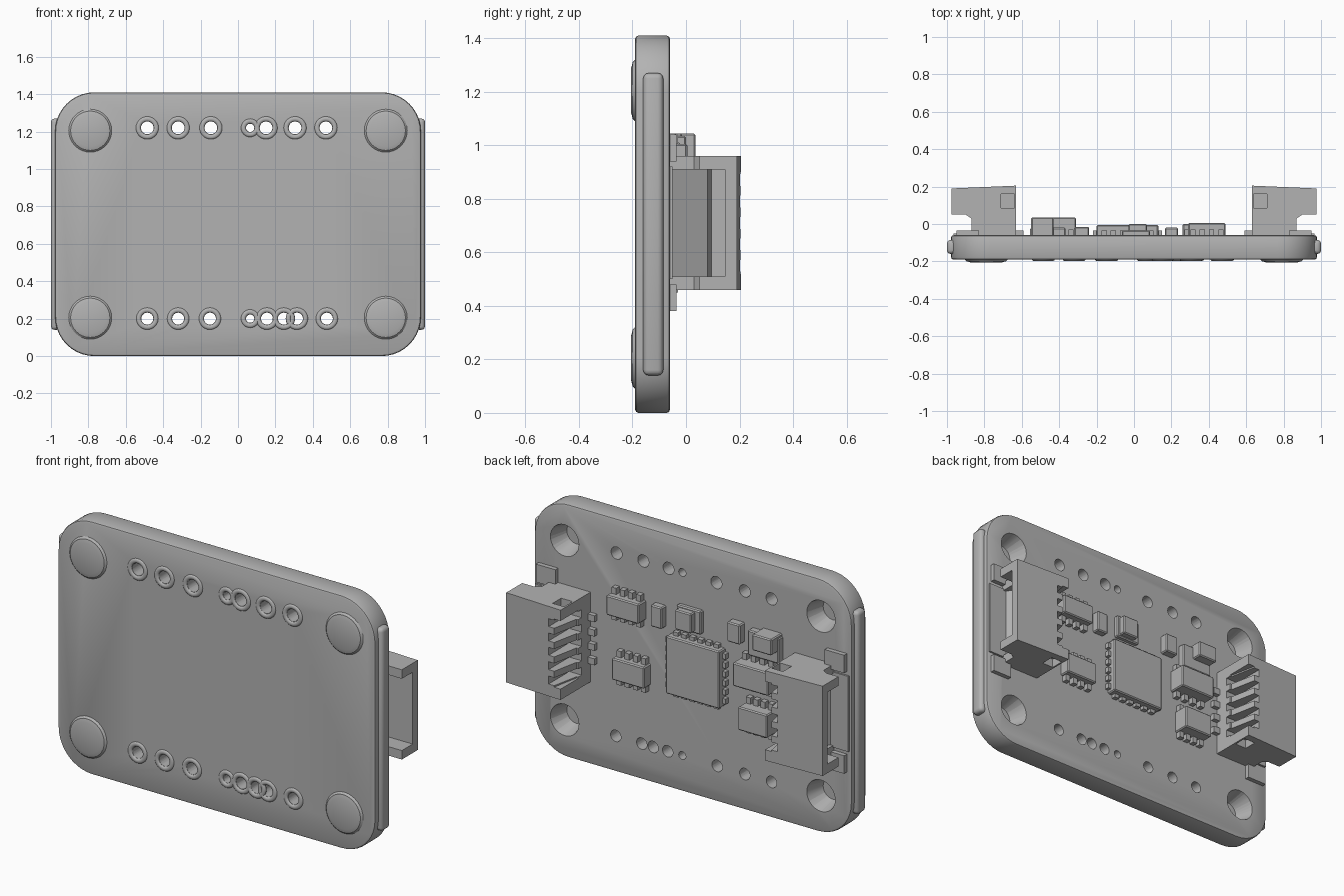
import bpy, bmesh, math
from mathutils import Matrix, Vector

if "Cube" in bpy.data.objects:
    bpy.data.objects.remove(bpy.data.objects["Cube"])

grey = bpy.data.materials.new("plain_grey")
grey.use_nodes = True
grey.diffuse_color = (0.45, 0.45, 0.45, 1)
grey.node_tree.nodes["Principled BSDF"].inputs["Base Color"].default_value = grey.diffuse_color
TURN = Matrix.Rotation(math.pi / 2, 4, "X")
BACK = -0.06      # rear face of the board
FRONT = -0.19     # front face of the board


def finish(name, bm, smooth=True):
    bmesh.ops.recalc_face_normals(bm, faces=bm.faces)
    mesh = bpy.data.meshes.new(name)
    bm.to_mesh(mesh)
    bm.free()
    mesh.materials.append(grey)
    obj = bpy.data.objects.new(name, mesh)
    bpy.context.collection.objects.link(obj)
    if smooth:
        select(obj)
        bpy.ops.object.shade_smooth_by_angle(angle=math.radians(35))
    return obj


def select(obj):
    bpy.ops.object.select_all(action="DESELECT")
    obj.select_set(True)
    bpy.context.view_layer.objects.active = obj


def add_box(bm, x, y, z):
    size = Matrix.Diagonal((x[1] - x[0], y[1] - y[0], z[1] - z[0], 1))
    mid = Matrix.Translation((sum(x) / 2, sum(y) / 2, sum(z) / 2))
    return bmesh.ops.create_cube(bm, size=1, matrix=mid @ size)["verts"]


def add_cylinder(bm, x, z, y0, y1, r0, r1):
    # r0 is the radius at y0, r1 at y1
    place = Matrix.Translation((x, (y0 + y1) / 2, z)) @ TURN
    bmesh.ops.create_cone(bm, cap_ends=True, segments=32, radius1=r1, radius2=r0,
                          depth=y1 - y0, matrix=place)


def add_prism(bm, points, z):
    face = bm.faces.new([bm.verts.new((px, py, z[0])) for px, py in points])
    out = bmesh.ops.extrude_face_region(bm, geom=[face])
    top = [v for v in out["geom"] if isinstance(v, bmesh.types.BMVert)]
    bmesh.ops.translate(bm, verts=top, vec=(0, 0, z[1] - z[0]))


def bevel(bm, edges, width, segments):
    bmesh.ops.bevel(bm, geom=list(edges), offset=width, segments=segments,
                    profile=0.5, affect="EDGES")


def cut(obj, bm):
    cutter = finish("cutter", bm, False)
    cutter.hide_render = True
    mod = obj.modifiers.new("cut", "BOOLEAN")
    mod.operation, mod.solver, mod.object = "DIFFERENCE", "EXACT", cutter
    select(obj)
    bpy.ops.object.modifier_apply(modifier=mod.name)
    bpy.data.objects.remove(cutter)


# Board with rounded corners
bm = bmesh.new()
add_box(bm, (-0.978, 0.978), (FRONT, BACK), (0, 1.41))
bevel(bm, [e for e in bm.edges if abs(e.verts[0].co.y - e.verts[1].co.y) > 0.1], 0.21, 10)
rims = [e for e in bm.edges if abs(e.verts[0].co.y - e.verts[1].co.y) < 0.01]
bevel(bm, rims, 0.012, 2)
board = finish("board", bm)

# Pin holes and blind corner holes
pins = [(x, 1.22, 0.034) for x in (-0.485, -0.32, -0.145, 0.15, 0.305, 0.47)]
pins += [(x, 0.2, 0.032) for x in (-0.485, -0.32, -0.15, 0.155, 0.245, 0.315, 0.475)]
pins += [(0.065, z, 0.022) for z in (0.2, 1.22)]
corners = [(x, z) for x in (-0.79, 0.79) for z in (0.205, 1.205)]
bm = bmesh.new()
for x, z, r in pins:
    add_cylinder(bm, x, z, -0.3, 0.1, r, r)
for x, z in corners:
    add_cylinder(bm, x, z, -0.165, -0.05, 0.06, 0.09)
cut(board, bm)
select(board)
bpy.ops.object.shade_smooth_by_angle(angle=math.radians(35))

# Raised rings around the pin holes
for x, z, r in pins:
    bpy.ops.mesh.primitive_torus_add(major_radius=r + 0.014, minor_radius=0.014,
                                     major_segments=28, minor_segments=10,
                                     location=(x, FRONT + 0.003, z),
                                     rotation=(math.pi / 2, 0, 0))
    ring = bpy.context.object
    ring.name = "pin_ring"
    ring.scale.z = 0.8
    ring.data.materials.append(grey)
    bpy.ops.object.shade_smooth()

# Low domed bosses on the front corners
bm = bmesh.new()
for x, z in corners:
    add_cylinder(bm, x, z, -0.2, FRONT + 0.01, 0.105, 0.125)
    add_cylinder(bm, x, z, -0.205, -0.199, 0.085, 0.105)
finish("corner_bosses", bm)

# Rounded ridges along both side edges
for side in (-1, 1):
    bm = bmesh.new()
    add_box(bm, sorted((side * 0.95, side)), (-0.16, -0.085), (0.14, 1.27))
    bevel(bm, bm.edges, 0.02, 3)
    finish("side_ridge", bm)

# Cable sockets, built for the left and mirrored
for side in (1, -1):
    bm = bmesh.new()
    add_prism(bm, [(0.63, -0.07), (0.63, 0.205), (0.975, 0.19), (0.975, 0.05),
                   (0.9, 0.05), (0.87, 0.03), (0.87, -0.07)], (0.46, 0.96))
    socket = finish("socket", bm, False)
    # Mouth
    bm = bmesh.new()
    add_box(bm, (0.74, 1.1), (-0.05, 0.145), (0.51, 0.91))
    cut(socket, bm)
    # Contact slots leaving thin ribs
    bm = bmesh.new()
    for i in range(5):
        z = 0.55 + i * 0.08
        add_box(bm, (0.55, 0.705), (0.02, 0.3), (z - 0.022, z + 0.022))
    cut(socket, bm)
    # Step along the inner edge
    bm = bmesh.new()
    add_prism(bm, [(0.55, 0.05), (0.64, 0.05), (0.69, 0.3), (0.55, 0.3)], (0.52, 0.9))
    cut(socket, bm)
    # Latch notches in the end walls
    bm = bmesh.new()
    for z in (0.46, 0.96):
        add_box(bm, (0.64, 0.71), (0.085, 0.16), (z - 0.05, z + 0.05))
    cut(socket, bm)
    # Sloping inner floor, solder tabs and tails
    bm = bmesh.new()
    add_prism(bm, [(0.73, -0.06), (0.73, 0.1), (0.78, 0.08), (0.86, -0.06)], (0.505, 0.915))
    for z in (0.43, 0.99):
        add_box(bm, (0.83, 0.95), (-0.07, -0.035), (z - 0.05, z + 0.05))
    add_box(bm, (0.87, 0.965), (-0.07, -0.05), (0.5, 0.92))
    for i in range(4):
        z = 0.59 + i * 0.08
        add_box(bm, (0.59, 0.64), (-0.07, -0.035), (z - 0.018, z + 0.018))
    fittings = finish("socket_fittings", bm, False)
    if side < 0:
        for obj in (socket, fittings):
            obj.data.transform(Matrix.Diagonal((-1, 1, 1, 1)))
            obj.data.flip_normals()


# Surface parts on the rear: centre x, centre z, width, height, top y
def part(name, x, z, w, h, top, legs=0):
    bm = bmesh.new()
    add_box(bm, (x - w / 2, x + w / 2), (BACK - 0.01, top), (z - h / 2, z + h / 2))
    bevel(bm, bm.edges, 0.006, 1)
    for i in range(legs):
        lx = x + w * ((i + 0.5) / legs - 0.5)
        for edge in (-1, 1):
            lz = z + edge * (h / 2 + 0.01)
            add_box(bm, (lx - 0.014, lx + 0.014), (BACK - 0.01, BACK + 0.03),
                    (lz - 0.025, lz + 0.025))
    return finish(name, bm, False)


part("upper_regulator", 0.39, 0.95, 0.2, 0.11, 0.005, 4)
part("lower_regulator", 0.36, 0.6, 0.2, 0.12, 0.0, 4)
part("tall_chip", -0.42, 0.79, 0.22, 0.13, 0.035, 4)
part("low_chip", -0.43, 0.55, 0.18, 0.13, 0.03, 4)
part("small_block", -0.49, 1.0, 0.12, 0.09, 0.035)
part("small_block_base", -0.46, 0.96, 0.19, 0.14, -0.02)
part("narrow_capacitor", 0.2, 0.95, 0.07, 0.12, -0.02)
part("square_capacitor", 0.02, 0.98, 0.1, 0.11, 0.0)
part("square_capacitor_base", 0.01, 0.98, 0.15, 0.13, -0.035)
part("side_capacitor", -0.28, 0.99, 0.08, 0.11, -0.015)

# Main chip with short pads on all four sides
part("main_chip", -0.035, 0.71, 0.33, 0.32, -0.005)
bm = bmesh.new()
for i in range(6):
    o = -0.125 + i * 0.05
    for s in (-1, 1):
        for px, pz in ((o, s * 0.165), (s * 0.17, o)):
            cx, cz = px - 0.035, pz + 0.71
            add_box(bm, (cx - 0.015, cx + 0.015), (BACK - 0.01, BACK + 0.025),
                    (cz - 0.015, cz + 0.015))
finish("main_chip_pads", bm, False)
